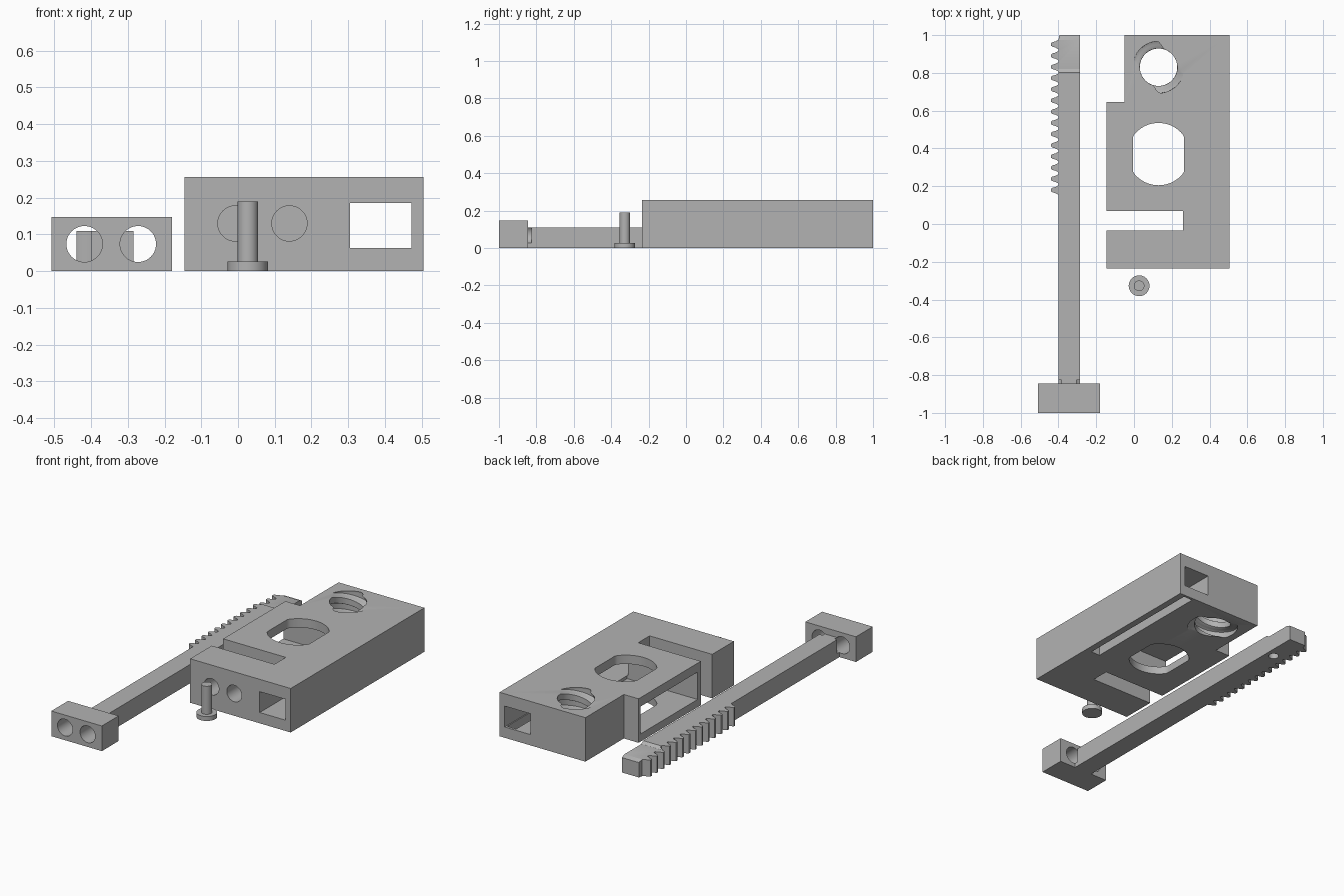
import bpy, bmesh, math

cube = bpy.data.objects.get("Cube")
if cube:
    bpy.data.objects.remove(cube, do_unlink=True)

grey = bpy.data.materials.new("light_grey")
grey.use_nodes = True
grey.diffuse_color = (0.45, 0.45, 0.45, 1)
grey.node_tree.nodes["Principled BSDF"].inputs["Base Color"].default_value = grey.diffuse_color


def finish(name, bm):
    bmesh.ops.recalc_face_normals(bm, faces=bm.faces)
    mesh = bpy.data.meshes.new(name)
    bm.to_mesh(mesh)
    bm.free()
    mesh.materials.append(grey)
    obj = bpy.data.objects.new(name, mesh)
    bpy.context.collection.objects.link(obj)
    return obj


def loft(name, rings):
    """Closed solid through equal-length rings of 3D points."""
    bm = bmesh.new()
    loops = [[bm.verts.new(p) for p in ring] for ring in rings]
    for a, b in zip(loops, loops[1:]):
        for i in range(len(a)):
            j = (i + 1) % len(a)
            bm.faces.new((a[i], a[j], b[j], b[i]))
    bm.faces.new(loops[0])
    bm.faces.new(loops[-1])
    return finish(name, bm)


def prism(name, outline, lo, hi, axis="z"):
    place = {"z": lambda u, v, w: (u, v, w),
             "y": lambda u, v, w: (u, w, v),
             "x": lambda u, v, w: (w, u, v)}[axis]
    return loft(name, [[place(u, v, w) for u, v in outline] for w in (lo, hi)])


def rect(u0, u1, v0, v1):
    return [(u0, v0), (u1, v0), (u1, v1), (u0, v1)]


def circle(u, v, r, n=48, clip=9):
    pts = []
    for i in range(n):
        a = math.tau * i / n
        pts.append((u + max(-clip, min(clip, r * math.cos(a))), v + r * math.sin(a)))
    return pts


def boolean(obj, tool, operation="DIFFERENCE"):
    mod = obj.modifiers.new(operation.lower(), "BOOLEAN")
    mod.operation, mod.solver, mod.object = operation, "EXACT", tool
    bpy.ops.object.select_all(action="DESELECT")
    bpy.context.view_layer.objects.active = obj
    obj.select_set(True)
    bpy.ops.object.modifier_apply(modifier=mod.name)
    bpy.data.objects.remove(tool, do_unlink=True)


def smooth(obj):
    bpy.ops.object.select_all(action="DESELECT")
    bpy.context.view_layer.objects.active = obj
    obj.select_set(True)
    bpy.ops.object.shade_smooth_by_angle(angle=math.radians(30))


# Housing block: notched corner and a full-height side slot
H = 0.257
housing = prism("housing", [
    (-0.145, -0.235), (0.505, -0.235), (0.505, 1.0), (-0.05, 1.0), (-0.05, 0.645),
    (-0.145, 0.645), (-0.145, 0.07), (0.26, 0.07), (0.26, -0.035), (-0.145, -0.035)], 0, H)

# Gear pocket open to the side, rack channel, guide slit below
boolean(housing, prism("pocket", rect(-0.3, 0.31, 0.1, 0.625), 0.045, 0.205))
boolean(housing, prism("channel", rect(0.305, 0.472, 0.063, 0.185), -0.5, 1.2, "y"))
boolean(housing, prism("guide_slit", rect(0.408, 0.466, 0.19, 0.985), -0.1, 0.1))

# Flat-sided gear hole and two front holes
boolean(housing, prism("gear_hole", circle(0.13, 0.37, 0.165, 64, 0.135), -0.1, 0.4))
for x in (-0.007, 0.14):
    boolean(housing, prism("front_hole", circle(x, 0.13, 0.048), -0.4, 0.0, "y"))


# Two-start threaded hole
def thread_ring(z, n=64):
    twist = 1.4 * math.tau * (z - H) / H + math.radians(128)
    ring = []
    for i in range(n):
        a = math.tau * i / n
        lobe = max(0, min(1, 0.5 + 1.8 * math.cos(2 * a)))
        r = 0.1 + 0.038 * lobe
        ring.append((0.13 + r * math.cos(a + twist), 0.83 + r * math.sin(a + twist), z))
    return ring


LAYERS = 50
boolean(housing, loft("thread", [thread_ring(-0.02 + (H + 0.04) * k / LAYERS)
                                 for k in range(LAYERS + 1)]))
smooth(housing)

# Rack bar with rounded teeth along its left edge
TEETH, START, END = 14, 0.15, 0.98
pitch = (END - START) / TEETH
outline = [(-0.285, -0.86), (-0.285, 1.0), (-0.395, 1.0)]
for k in reversed(range(TEETH)):
    mid = START + (k + 0.5) * pitch
    for x, f in ((-0.4, 0.42), (-0.415, 0.28), (-0.432, 0.2), (-0.44, 0.1)):
        outline.append((x, mid + f * pitch))
    for x, f in ((-0.44, 0.1), (-0.432, 0.2), (-0.415, 0.28), (-0.4, 0.42)):
        outline.append((x, mid - f * pitch))
outline.append((-0.4, -0.86))
rack = prism("toothed_rack", outline, 0, 0.11)

# Lowered, chamfered tip and pin socket underneath
boolean(rack, prism("tip_cut", [(0.8, 0.111), (0.82, 0.097), (0.975, 0.097), (1.01, 0.083),
                                (1.01, 0.2), (0.8, 0.2)], -0.6, -0.2, "x"))
boolean(rack, prism("socket", circle(-0.335, 0.8, 0.028), -0.1, 0.07))

# Handle block with two bored holes
boolean(rack, prism("handle", rect(-0.507, -0.18, -1.0, -0.845), 0, 0.147), "UNION")
for x in (-0.418, -0.272):
    boolean(rack, prism("handle_hole", circle(x, 0.074, 0.049), -1.1, -0.825, "y"))
smooth(rack)

# Headed pin
pin = prism("pin", circle(0.027, -0.327, 0.055), 0, 0.026)
boolean(pin, prism("pin_shaft", circle(0.027, -0.327, 0.028), 0.01, 0.19), "UNION")
smooth(pin)
